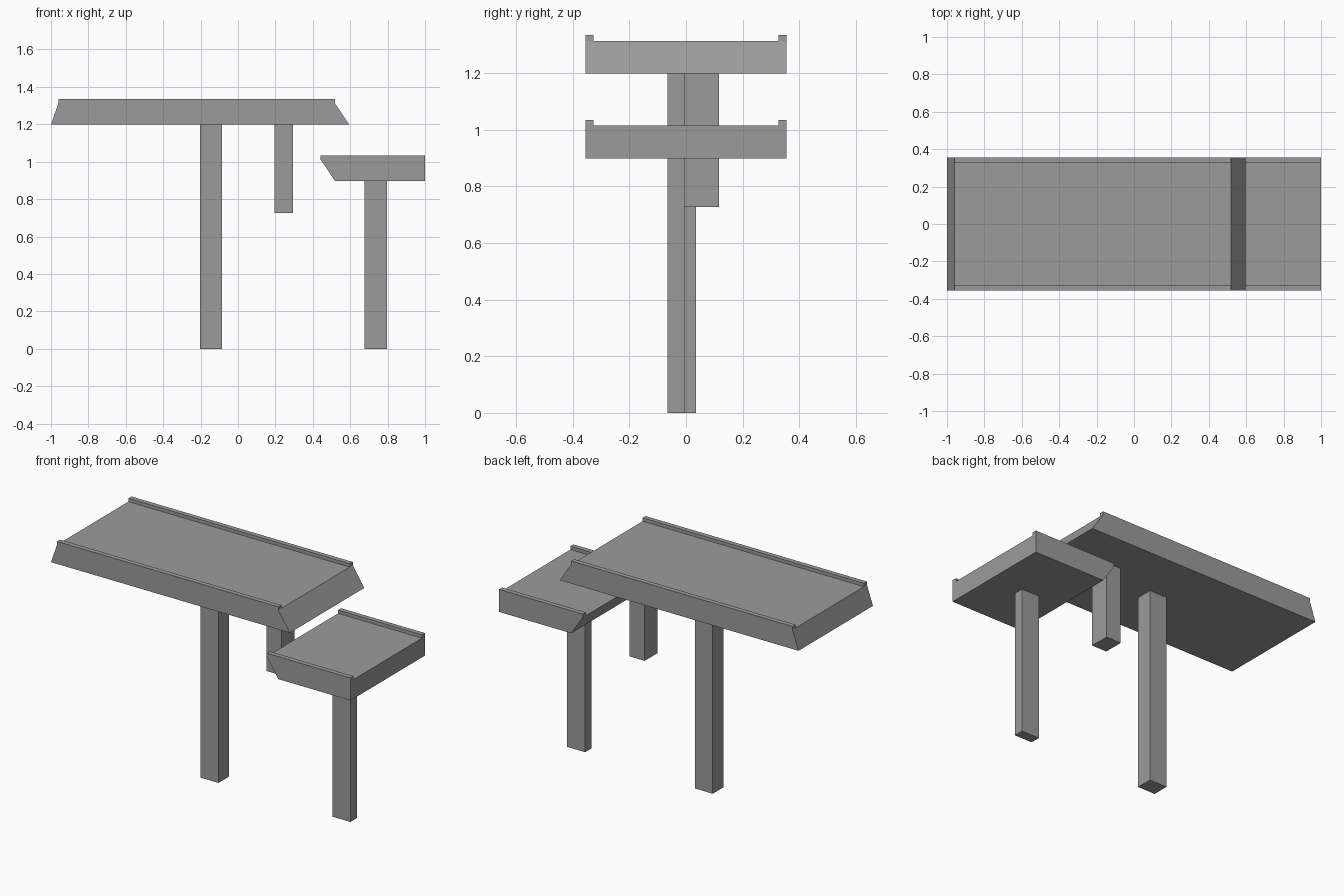
import bpy
import bmesh

cube = bpy.data.objects.get("Cube")
if cube:
    bpy.data.objects.remove(cube, do_unlink=True)

# Single concrete colour
concrete = bpy.data.materials.new("concrete_grey")
concrete.use_nodes = True
GREY = (0.33, 0.33, 0.33, 1)
concrete.diffuse_color = GREY
concrete.node_tree.nodes["Principled BSDF"].inputs["Base Color"].default_value = GREY


def finish(name, bm):
    bmesh.ops.recalc_face_normals(bm, faces=bm.faces)
    mesh = bpy.data.meshes.new(name)
    bm.to_mesh(mesh)
    bm.free()
    mesh.materials.append(concrete)
    bpy.context.collection.objects.link(bpy.data.objects.new(name, mesh))


def deck(name, base, bottom_x, top_x):
    """Kerbed channel section along x, with slanted slab ends and upright kerb ends."""
    half, inner, road, kerb = 0.355, 0.326, 0.116, 0.136
    right = [(half, 0), (half, road), (half, kerb), (inner, kerb), (inner, road)]
    section = right + [(-y, z) for y, z in reversed(right)]
    bm = bmesh.new()
    rings = []
    for low, high in zip(bottom_x, top_x):
        ring = [bm.verts.new((high if z else low, y, base + z)) for y, z in section]
        rings.append(ring)
        # Slab end, then the two kerb ends
        for cap in ((0, 1, 4, 5, 8, 9), (1, 2, 3, 4), (5, 6, 7, 8)):
            bm.faces.new([ring[i] for i in cap])
    a, b = rings
    for i in range(len(section)):
        j = (i + 1) % len(section)
        bm.faces.new((a[i], a[j], b[j], b[i]))
    finish(name, bm)


def pier(name, xs, ys, zs):
    """Rectangular column between the given limits."""
    bm = bmesh.new()
    bmesh.ops.create_cube(bm, size=1)
    for v in bm.verts:
        v.co = [pair[c > 0] for pair, c in zip((xs, ys, zs), v.co)]
    finish(name, bm)


# Broken road decks
deck("upper_deck", 1.198, (-1, 0.595), (-0.96, 0.518))
deck("lower_deck", 0.898, (0.518, 1), (0.44, 1))

# Supports, one of them snapped off above the ground
pier("main_pier", (-0.203, -0.085), (-0.066, 0.035), (0, 1.198))
pier("broken_pier", (0.194, 0.295), (-0.005, 0.117), (0.727, 1.198))
pier("lower_pier", (0.677, 0.797), (-0.066, -0.005), (0, 0.898))
